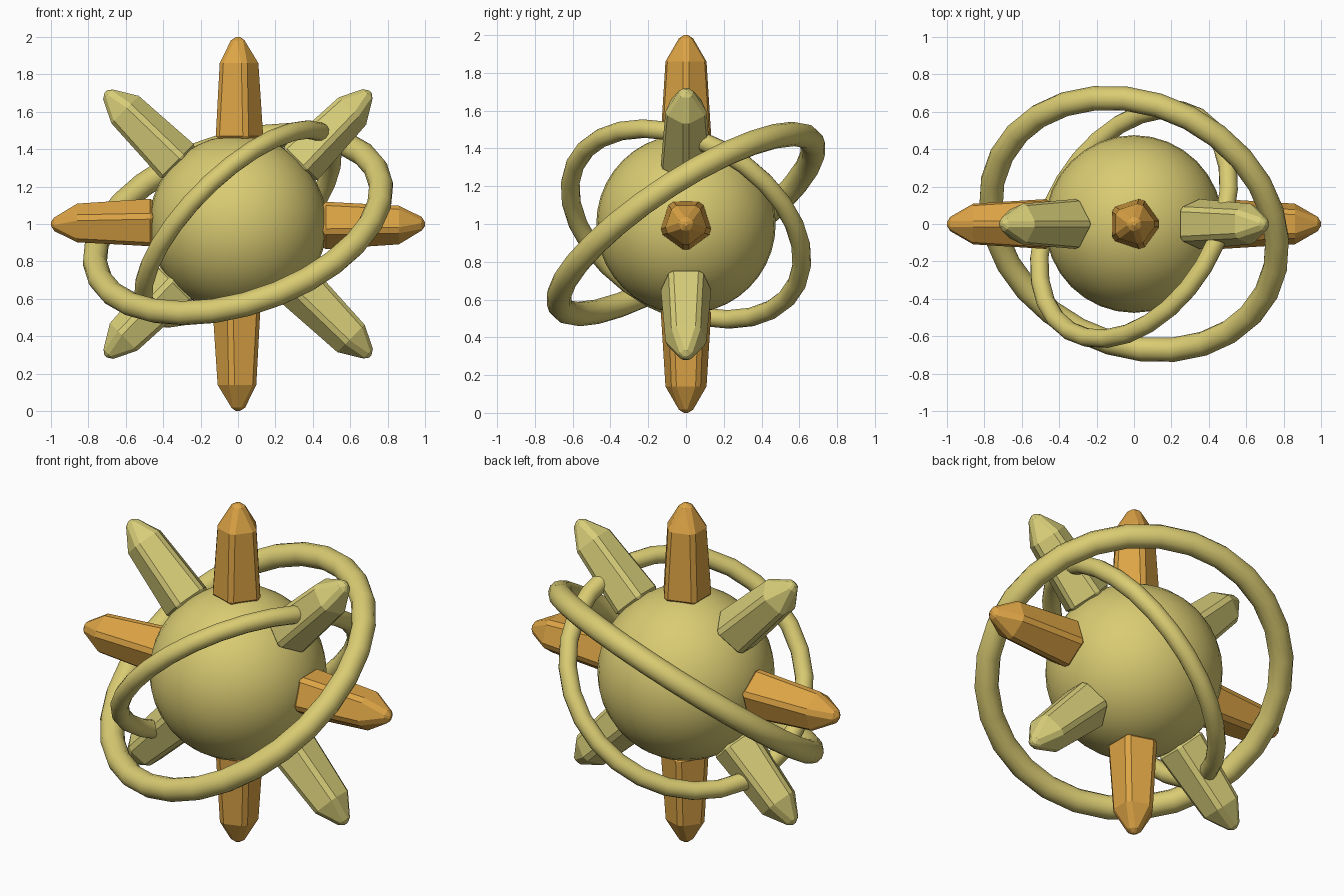
import bpy
import math
from mathutils import Matrix, Vector

cube = bpy.data.objects.get("Cube")
if cube:
    bpy.data.objects.remove(cube, do_unlink=True)

CENTRE = Vector((0, 0, 1))


def make_material(name, rgb):
    mat = bpy.data.materials.new(name)
    mat.use_nodes = True
    colour = (*rgb, 1)
    mat.diffuse_color = colour
    mat.node_tree.nodes["Principled BSDF"].inputs["Base Color"].default_value = colour
    return mat


khaki = make_material("khaki", (0.70, 0.60, 0.17))
pale_khaki = make_material("pale khaki", (0.68, 0.61, 0.19))
amber = make_material("amber", (0.72, 0.37, 0.06))


def finish(name, mat):
    """Name and colour the active object and shade it smooth."""
    obj = bpy.context.object
    obj.name = name
    obj.data.materials.append(mat)
    bpy.ops.object.shade_smooth()
    return obj


def ring(name, normal, major, minor):
    """Tilted ring around the core."""
    bpy.ops.mesh.primitive_torus_add(major_radius=major, minor_radius=minor,
                                     major_segments=28, minor_segments=12,
                                     location=CENTRE)
    obj = finish(name, khaki)
    obj.rotation_euler = Vector(normal).to_track_quat("Z", "Y").to_euler()


def spike(name, mat, angle):
    """Five-sided crystal with a tapered shaft, pointed tip and chamfered edges."""
    sides = 5
    profile = [(0.148, 0.45), (0.121, 0.86), (0.036, 1.0)]
    verts = [(r * math.cos(math.tau * i / sides), r * math.sin(math.tau * i / sides), h)
             for r, h in profile for i in range(sides)]
    faces = [tuple(reversed(range(sides))),
             tuple(range(2 * sides, 3 * sides))]
    for level in range(2):
        for i in range(sides):
            a, b = level * sides + i, level * sides + (i + 1) % sides
            faces.append((a, b, b + sides, a + sides))
    mesh = bpy.data.meshes.new(name)
    mesh.from_pydata(verts, [], faces)
    mesh.materials.append(mat)
    obj = bpy.data.objects.new(name, mesh)
    bpy.context.collection.objects.link(obj)
    obj.matrix_world = Matrix.Translation(CENTRE) @ Matrix.Rotation(angle, 4, "Y")
    bevel = obj.modifiers.new("chamfer", "BEVEL")
    bevel.width = 0.02
    bevel.segments = 1
    bevel.limit_method = "ANGLE"
    bevel.angle_limit = math.radians(30)


# Core
bpy.ops.mesh.primitive_uv_sphere_add(segments=32, ring_count=20, radius=0.475,
                                     location=CENTRE)
finish("core", khaki)

# Rings
ring("outer_ring", (-0.275, -0.53, 0.80), 0.797, 0.065)
ring("inner_ring", (-0.65, 0.39, 0.654), 0.667, 0.05)

# Eight spikes, alternating colours
names = ["top", "upper_left", "left", "lower_left",
         "bottom", "lower_right", "right", "upper_right"]
for i, side in enumerate(names):
    spike(side + "_spike", pale_khaki if i % 2 else amber, i * math.tau / 8)
